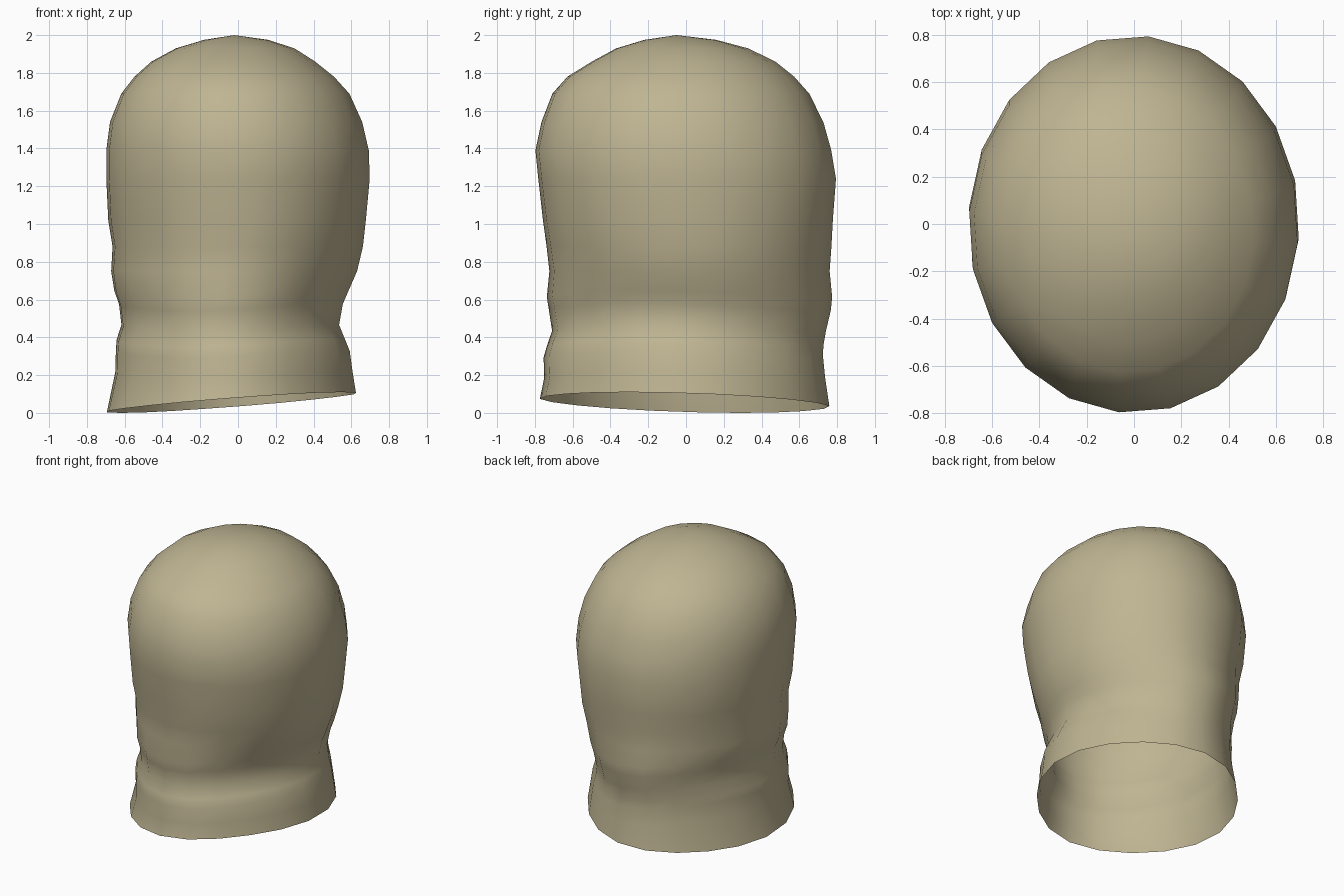
import bpy, bmesh, math

# cloth colour
mat = bpy.data.materials.new("tan cloth")
mat.diffuse_color = (0.52, 0.46, 0.29, 1)

# hood profile: height, left x, right x, front y, back y
ROWS = [
    (0.05, -0.70, 0.63, -0.775, 0.76),
    (0.20, -0.655, 0.612, -0.752, 0.738),
    (0.31, -0.652, 0.597, -0.755, 0.727),
    (0.37, -0.648, 0.573, -0.738, 0.728),
    (0.45, -0.622, 0.540, -0.71, 0.742),
    (0.56, -0.635, 0.560, -0.727, 0.768),
    (0.63, -0.66, 0.59, -0.738, 0.775),
    (0.75, -0.676, 0.635, -0.725, 0.762),
    (0.88, -0.668, 0.665, -0.74, 0.772),
    (1.02, -0.69, 0.68, -0.76, 0.78),
    (1.24, -0.70, 0.70, -0.785, 0.797),
    (1.39, -0.70, 0.695, -0.80, 0.772),
    (1.54, -0.68, 0.66, -0.768, 0.73),
    (1.69, -0.62, 0.592, -0.71, 0.655),
    (1.78, -0.55, 0.51, -0.63, 0.575),
    (1.86, -0.46, 0.41, -0.50, 0.475),
    (1.93, -0.33, 0.30, -0.37, 0.33),
    (1.975, -0.18, 0.16, -0.22, 0.16),
]
SIDES = 20

bm = bmesh.new()
rings = []
for i, (z, x0, x1, y0, y1) in enumerate(ROWS):
    ring = []
    # corners are drawn in around the neck
    w = max(0.0, min(1.0, (1.1 - z) / 0.5))
    for k in range(SIDES):
        a = math.radians(k * 360 / SIDES - 5)
        s = math.sin(2 * a)
        f = 1 - w * (0.04 * s * s - 0.02 * s)
        x = (x0 + x1) / 2 + f * (x1 - x0) / 2 * math.cos(a)
        y = (y0 + y1) / 2 + f * (y1 - y0) / 2 * math.sin(a)
        zz = z
        if i == 0:      # slanted open hem
            zz = 0.055 + 0.055 * math.cos(a + math.radians(25))
        elif z < 0.7:   # uneven folds
            zz += 0.02 * math.cos(2 * a + 0.8)
        ring.append(bm.verts.new((x, y, zz)))
    rings.append(ring)

for lo, hi in zip(rings, rings[1:]):
    for k in range(SIDES):
        n = (k + 1) % SIDES
        bm.faces.new((lo[k], lo[n], hi[n], hi[k]))

# crown
top = bm.verts.new((-0.02, -0.05, 2.0))
for k in range(SIDES):
    bm.faces.new((rings[-1][k], rings[-1][(k + 1) % SIDES], top))
for face in bm.faces:
    face.smooth = True

mesh = bpy.data.meshes.new("hood")
bm.to_mesh(mesh)
bm.free()
mesh.materials.append(mat)
hood = bpy.data.objects.new("hood", mesh)
bpy.context.collection.objects.link(hood)
